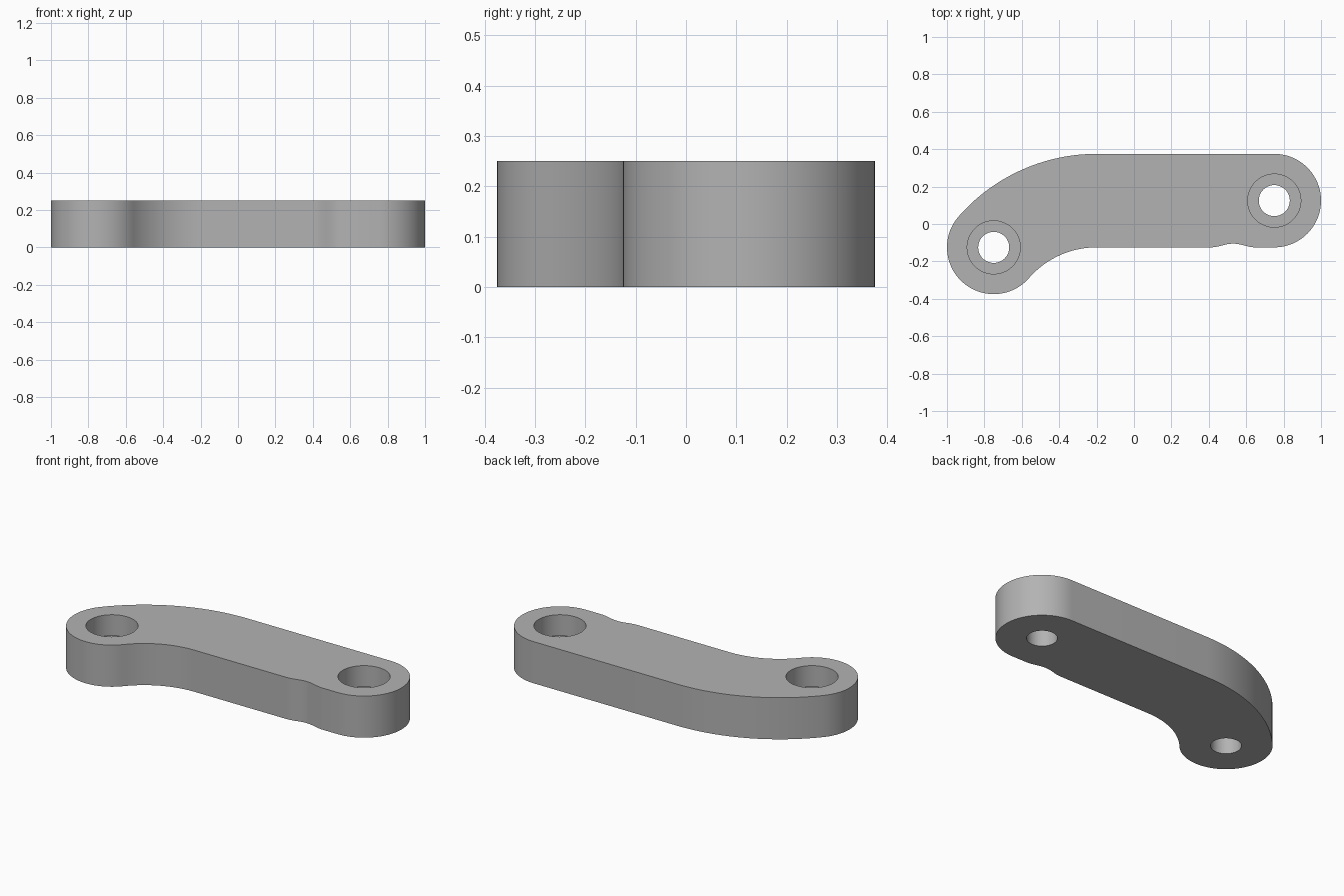
import bpy, bmesh
from math import sin, cos, pi, atan2, hypot

cube = bpy.data.objects.get("Cube")
if cube:
    bpy.data.objects.remove(cube)

THICK = 0.25                      # plate thickness
STEP = THICK / 2                  # height of the counterbore floor
END_R, BORE_R, HOLE_R = 0.25, 0.142, 0.083
LEFT, RIGHT = (-0.75, -0.125), (0.75, 0.125)
BEND_X = -0.2                     # where the straight arm starts to curve

# Centre line of the bend: tangent to the arm, passing through the left hole
dx, dy = BEND_X - LEFT[0], RIGHT[1] - LEFT[1]
BEND_R = (dx * dx + dy * dy) / (2 * dy)
BEND = (BEND_X, RIGHT[1] - BEND_R)
TANGENT = atan2(LEFT[1] - BEND[1], LEFT[0] - BEND[0])


def arc(centre, radius, start, end, steps):
    angles = [start + (end - start) * i / steps for i in range(steps + 1)]
    return [(centre[0] + radius * cos(a), centre[1] + radius * sin(a)) for a in angles]


def circle(centre, radius, steps=64):
    return arc(centre, radius, 0, 2 * pi, steps)[:-1]


# Outline, counter-clockwise: right end, outer bend, left end, inner bend, shallow dip
dip = [(0.41 + 0.24 * i / 16, -0.125 + 0.01 * (1 - cos(2 * pi * i / 16))) for i in range(17)]
outline = (arc(RIGHT, END_R, -pi / 2, pi / 2, 40)
           + arc(BEND, BEND_R + END_R, pi / 2, TANGENT, 28)
           + arc(LEFT, END_R, TANGENT, TANGENT + pi, 40)[1:]
           + arc(BEND, BEND_R - END_R, TANGENT, pi / 2, 28)[1:]
           + dip)

bm = bmesh.new()


def ring(points, z):
    verts = [bm.verts.new((x, y, z)) for x, y in points]
    return verts, [bm.edges.new((v, verts[i - 1])) for i, v in enumerate(verts)]


def wall(a, b):
    for i in range(len(a)):
        bm.faces.new((a[i - 1], a[i], b[i], b[i - 1]))


# Outer wall
low, low_edges = ring(outline, 0)
high, high_edges = ring(outline, THICK)
wall(low, high)

# Stepped holes: wide bore from the top, narrow hole through the bottom
for centre in (LEFT, RIGHT):
    hole_low, edges = ring(circle(centre, HOLE_R), 0)
    low_edges += edges
    hole_high, _ = ring(circle(centre, HOLE_R), STEP)
    bore_low, _ = ring(circle(centre, BORE_R), STEP)
    bore_high, edges = ring(circle(centre, BORE_R), THICK)
    high_edges += edges
    wall(hole_low, hole_high)
    wall(hole_high, bore_low)
    wall(bore_low, bore_high)

# Flat bottom and top faces around the holes
for edges in (low_edges, high_edges):
    bmesh.ops.triangle_fill(bm, edges=edges, use_beauty=True, use_dissolve=False)
bmesh.ops.recalc_face_normals(bm, faces=bm.faces[:])

mesh = bpy.data.meshes.new("link_arm")
bm.to_mesh(mesh)
bm.free()
arm = bpy.data.objects.new("link_arm", mesh)
bpy.context.collection.objects.link(arm)

# Plain grey material
grey = bpy.data.materials.new("plain_grey")
grey.use_nodes = True
colour = (0.45, 0.45, 0.45, 1)
grey.diffuse_color = colour
grey.node_tree.nodes["Principled BSDF"].inputs["Base Color"].default_value = colour
mesh.materials.append(grey)

# Smooth curved walls, sharp rims
bpy.ops.object.select_all(action="DESELECT")
arm.select_set(True)
bpy.context.view_layer.objects.active = arm
bpy.ops.object.shade_smooth_by_angle(angle=pi / 6)
